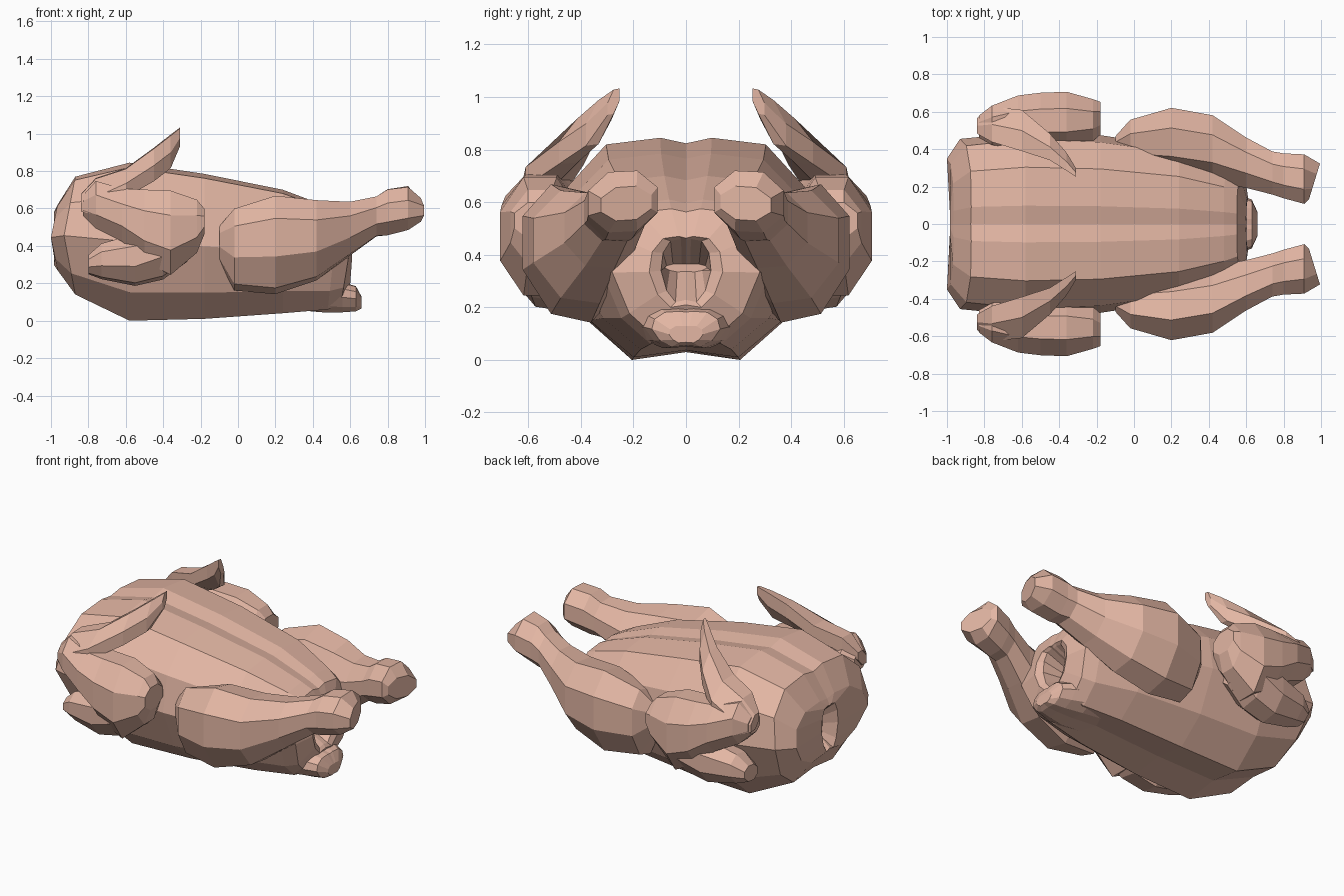
import bpy, bmesh, math

skin = bpy.data.materials.new("raw skin pink")
skin.diffuse_color = (0.77, 0.47, 0.37, 1)


def loft(name, rings):
    """Skin a list of equal-length closed rings and cap both ends."""
    bm = bmesh.new()
    vs = [[bm.verts.new(p) for p in r] for r in rings]
    n = len(vs[0])
    for a, b in zip(vs, vs[1:]):
        for i in range(n):
            j = (i + 1) % n
            bm.faces.new((a[i], a[j], b[j], b[i]))
    bm.faces.new(vs[0])
    bm.faces.new(vs[-1])
    bmesh.ops.recalc_face_normals(bm, faces=bm.faces)
    me = bpy.data.meshes.new(name)
    bm.to_mesh(me)
    bm.free()
    me.materials.append(skin)
    ob = bpy.data.objects.new(name, me)
    bpy.context.collection.objects.link(ob)
    return ob


def limb(name, stations, sides=8, skew=0, skew_end=0, end_slant=0):
    """Low-poly limb along x, from (x, y_in, y_out, z_low, z_high) stations, made on both sides."""
    last = len(stations) - 1
    for side, label in ((-1, "front"), (1, "back")):
        rings = []
        for k, (x, yi, yo, zb, zt) in enumerate(stations):
            ring = []
            sk = skew + (skew_end - skew) * k / last
            for i in range(sides):
                a = 2 * math.pi * (i + 0.5) / sides
                f = 1.06
                c, s = math.cos(a) * f, math.sin(a + sk) * f
                sl = end_slant * c if k == last else 0
                ring.append((x + sl, side * ((yi + yo) / 2 + c * (yo - yi) / 2),
                             (zb + zt) / 2 + s * (zt - zb) / 2))
            rings.append(ring)
        loft(f"{label}_{name}", rings)


# Body: half cross-section (width, height fractions) from top groove to belly keel
HALF = [(0, .975), (.2, 1), (.62, .97), (.92, .78), (1, .5), (.77, .18), (.42, 0), (0, .035)]


def body_ring(x, zb, zt, w, bulge=0):
    pts = HALF + [(-u, v) for u, v in HALF[-2:0:-1]]
    return [(x + bulge * (1 - abs(2 * v - 1)), u * w, zb + v * (zt - zb)) for u, v in pts]


body = [
    (-.92, .36, .52, .02, 0),       # neck dent floor
    (-.985, .30, .58, .08, 0),      # neck dent rim
    (-.965, .27, .62, .35, -.035),
    (-.87, .14, .77, .455, -.06),
    (-.58, 0, .845, .49, 0),
    (-.18, .01, .785, .475, 0),
    (.24, .04, .70, .41, 0),
    (.48, .06, .61, .32, .03),
    (.55, .09, .575, .28, .04),
    (.60, .20, .47, .14, .01),      # rear hollow rim
    (.585, .22, .46, .095, 0),
    (.38, .335, .365, .08, 0),      # rear hollow wedge
]
loft("body", [body_ring(*s) for s in body])

# Tail nub under the rear opening
tail = [(.28, .06, .20, .22), (.45, .045, .22, .21), (.56, .045, .205, .16),
        (.63, .05, .185, .13), (.66, .065, .13, .065)]
loft("tail", [body_ring(*s) for s in tail])

# Legs: thigh, shank and end knuckle
limb("leg", [
    (-.10, .36, .47, .32, .50), (-.02, .30, .56, .17, .59), (.20, .25, .625, .15, .66),
    (.42, .22, .585, .22, .64), (.60, .19, .465, .35, .635), (.74, .155, .39, .45, .665),
    (.80, .135, .38, .455, .705), (.91, .105, .375, .485, .72), (.965, .13, .325, .53, .66),
], skew=.25, skew_end=-.1, end_slant=.03)

# Wings: folded upper arm, forearm and pointed tip
limb("wing_upper_arm", [
    (-.80, .44, .57, .25, .35), (-.73, .41, .61, .225, .41), (-.55, .39, .65, .19, .46),
    (-.40, .39, .67, .225, .54), (-.27, .42, .66, .32, .55),
], skew=.15, skew_end=.15)
limb("wing_forearm", [
    (-.83, .46, .58, .56, .67), (-.76, .42, .635, .49, .75), (-.62, .40, .69, .42, .71),
    (-.50, .40, .705, .31, .705), (-.36, .40, .71, .24, .70), (-.22, .44, .67, .36, .65),
    (-.18, .475, .655, .46, .60),
])
limb("wing_tip", [
    (-.84, .48, .57, .58, .68), (-.76, .43, .635, .56, .77), (-.60, .38, .62, .655, .82),
    (-.45, .335, .49, .74, .93), (-.36, .28, .385, .81, 1.0), (-.31, .25, .30, .93, 1.035),
], sides=6, skew=-.55, skew_end=-.6)
